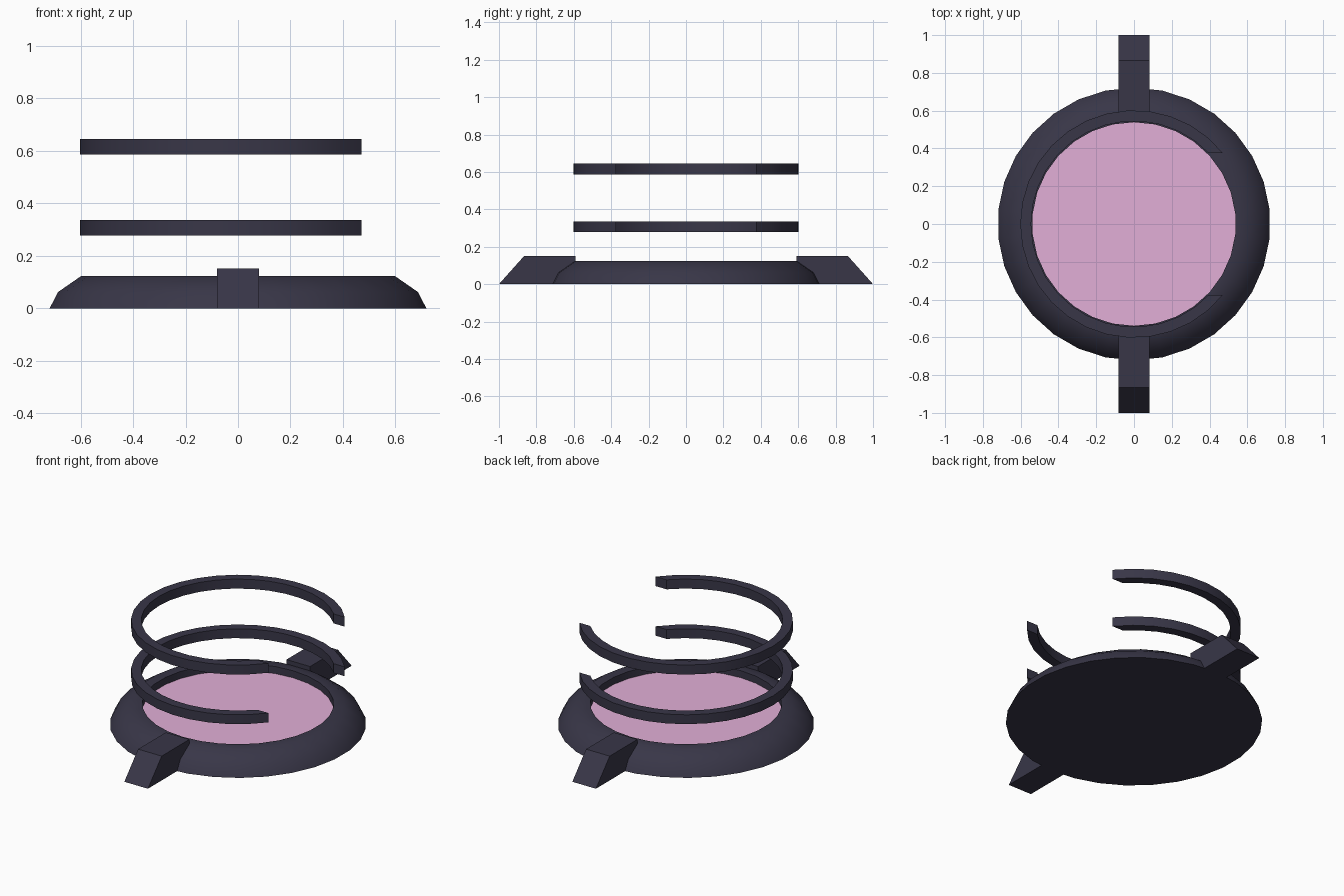
import bpy, bmesh, math

if "Cube" in bpy.data.objects:
    bpy.data.objects.remove(bpy.data.objects["Cube"])

def material(name, rgb):
    m = bpy.data.materials.new(name)
    m.diffuse_color = (*rgb, 1.0)
    m.use_nodes = True
    m.node_tree.nodes["Principled BSDF"].inputs["Base Color"].default_value = m.diffuse_color
    return m

DARK = material("dark slate", (0.040, 0.037, 0.064))
PINK = material("soft pink", (0.76, 0.43, 0.68))

def finish(bm, name, mats, smooth=None):
    bmesh.ops.recalc_face_normals(bm, faces=bm.faces)
    me = bpy.data.meshes.new(name)
    bm.to_mesh(me)
    bm.free()
    for m in mats:
        me.materials.append(m)
    ob = bpy.data.objects.new(name, me)
    bpy.context.collection.objects.link(ob)
    if smooth:
        bpy.ops.object.select_all(action='DESELECT')
        ob.select_set(True)
        bpy.context.view_layer.objects.active = ob
        bpy.ops.object.shade_smooth_by_angle(angle=math.radians(smooth))
    return ob

def lathe(name, profile, sides, mats, smooth=None):
    """Closed turned solid from (radius, z) points; last cap uses the last material."""
    bm = bmesh.new()
    rings = [[bm.verts.new((r * math.sin(2 * math.pi * i / sides),
                            r * math.cos(2 * math.pi * i / sides), z))
              for i in range(sides)] for r, z in profile]
    for a, b in zip(rings, rings[1:]):
        for i in range(sides):
            j = (i + 1) % sides
            bm.faces.new((a[i], a[j], b[j], b[i]))
    bm.faces.new(rings[0])
    bm.faces.new(rings[-1]).material_index = len(mats) - 1
    return finish(bm, name, mats, smooth)

# round base with bevelled rim and a sunken pink floor
lathe("base", [(0.722, 0), (0.69, 0.062), (0.60, 0.124), (0.539, 0.124), (0.539, 0.08)],
      30, [DARK, PINK], 60)

# open hoops, gap towards +x with ends cut parallel to x
def hoop(name, z0, z1, r_out=0.602, r_in=0.545, cut=0.375, n=26):
    bm = bmesh.new()
    sections = []
    for i in range(n + 1):
        sec = []
        for r, z in ((r_out, z0), (r_out, z1), (r_in, z1), (r_in, z0)):
            start = math.asin(cut / r)
            a = start + (2 * math.pi - 2 * start) * i / n
            sec.append(bm.verts.new((r * math.cos(a), r * math.sin(a), z)))
        sections.append(sec)
    for a, b in zip(sections, sections[1:]):
        for k in range(4):
            m = (k + 1) % 4
            bm.faces.new((a[k], a[m], b[m], b[k]))
    bm.faces.new(sections[0])
    bm.faces.new(sections[-1])
    return finish(bm, name, [DARK], 30)

hoop("lower_hoop", 0.278, 0.336)
hoop("upper_hoop", 0.586, 0.645)

# wedge feet, front and back
def foot(name, side):
    bm = bmesh.new()
    outline = [(0.592, 0), (1.0, 0), (0.865, 0.151), (0.592, 0.151)]
    left, right = ([bm.verts.new((x, side * y, z)) for y, z in outline]
                   for x in (-0.081, 0.081))
    for k in range(4):
        m = (k + 1) % 4
        bm.faces.new((left[k], left[m], right[m], right[k]))
    bm.faces.new(left)
    bm.faces.new(right)
    return finish(bm, name, [DARK])

foot("front_foot", -1)
foot("back_foot", 1)
